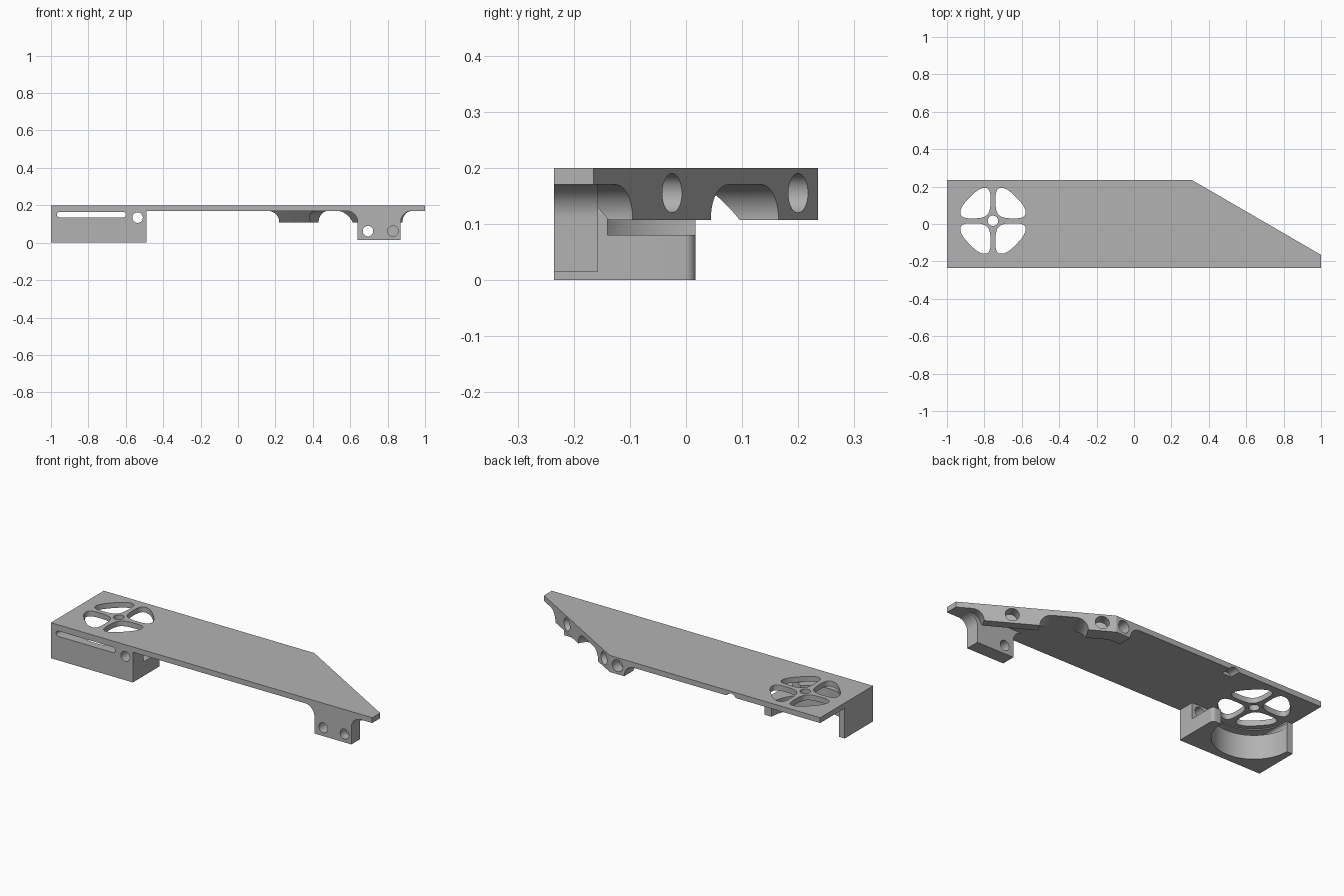
import bpy, bmesh
from math import cos, sin, radians
from mathutils import Vector

cube = bpy.data.objects.get("Cube")
if cube:
    bpy.data.objects.remove(cube, do_unlink=True)

grey = bpy.data.materials.new("plain grey")
grey.use_nodes = True
GREY = (0.45, 0.45, 0.45, 1)
grey.diffuse_color = GREY
grey.node_tree.nodes["Principled BSDF"].inputs["Base Color"].default_value = GREY

TOP, UNDER, LOW = 0.2, 0.17, 0.107
FRONT, BACK = -0.235, 0.235
X, Y, Z = Vector((1, 0, 0)), Vector((0, 1, 0)), Vector((0, 0, 1))


def arc(cx, cy, r, a0, a1, n=16):
    return [(cx + r * cos(radians(a0 + (a1 - a0) * i / n)),
             cy + r * sin(radians(a0 + (a1 - a0) * i / n))) for i in range(n + 1)]


def prism(name, pts, origin, u, v, w, depth, slope=0.0):
    """Extrude a profile along w; slope leans the far cap with height."""
    bm = bmesh.new()
    o = Vector(origin)
    near = [bm.verts.new(o + u * a + v * b) for a, b in pts]
    far = [bm.verts.new(o + u * a + v * b + w * (depth + (b - LOW) * slope)) for a, b in pts]
    bm.faces.new(near)
    bm.faces.new(far[::-1])
    for i in range(len(pts)):
        j = (i + 1) % len(pts)
        bm.faces.new((near[j], near[i], far[i], far[j]))
    if bm.calc_volume(signed=True) < 0:
        bmesh.ops.reverse_faces(bm, faces=bm.faces[:])
    bm.normal_update()
    mesh = bpy.data.meshes.new(name)
    bm.to_mesh(mesh)
    bm.free()
    mesh.materials.append(grey)
    ob = bpy.data.objects.new(name, mesh)
    bpy.context.scene.collection.objects.link(ob)
    return ob


def flared(a, b, low, ra=0.06, rb=0.06):
    """Boss profile that flares into the plate underside."""
    left = arc(a - ra, UNDER - ra, ra, 90, 0) if ra else [(a, UNDER)]
    right = arc(b + rb, UNDER - rb, rb, 180, 90) if rb else [(b, UNDER)]
    return left + [(a, low), (b, low)] + right


def rounded(pts, f=0.45, n=8):
    """Round every corner with a quadratic curve."""
    out = []
    for i, corner_point in enumerate(pts):
        p = Vector(corner_point)
        a = p.lerp(Vector(pts[i - 1]), f)
        b = p.lerp(Vector(pts[(i + 1) % len(pts)]), f)
        out += [tuple(a.lerp(p, k / n).lerp(p.lerp(b, k / n), k / n)) for k in range(n + 1)]
    return out


def cut(cutter, *targets):
    """Subtract the cutter from each target, then discard it."""
    for ob in targets:
        mod = ob.modifiers.new("cut", 'BOOLEAN')
        mod.operation = 'DIFFERENCE'
        mod.solver = 'EXACT'
        mod.object = cutter
        bpy.context.view_layer.update()
        graph = bpy.context.evaluated_depsgraph_get()
        result = bpy.data.meshes.new_from_object(ob.evaluated_get(graph))
        ob.modifiers.remove(mod)
        if len(result.polygons):
            ob.data = result
    bpy.data.objects.remove(cutter, do_unlink=True)


# Top plate with one slanted end
corner, tip = Vector((0.31, BACK, 0)), Vector((1, -0.165, 0))
plate = prism("mounting_plate",
              [(-1, FRONT), (1, FRONT), (tip.x, tip.y), (corner.x, corner.y), (-1, BACK)],
              (0, 0, UNDER), X, Y, Z, TOP - UNDER)
along = (tip - corner).normalized()
inward = Vector((along.y, -along.x, 0))

# Fan housing: block wrapped around half a bore
FX, FY, BORE = -0.754, 0.017, 0.21
profile = [(-1, FRONT), (-0.49, FRONT)] + arc(-0.51, FY - 0.02, 0.02, 0, 90, 8)
profile += arc(FX, FY, BORE, 0, -180, 48) + [(-1, FY)]
housing = prism("fan_housing", profile, (0, 0, 0), X, Y, Z, UNDER)

# Front foot, edge bosses and the round screw boss
round_half = arc(-0.445, 0.16, 0.053, 270, 315, 10) + arc(-0.35, 0.11, 0.06, 170, 90, 12)
round_profile = [(-0.89 - x, z) for x, z in reversed(round_half)] + round_half[1:]
foot = prism("front_foot", flared(0.64, 0.87, 0.015), (0, FRONT, 0), X, Z, Y, 0.078)
slant_boss = prism("slant_boss", flared(0.38, 0.658, LOW), corner, along, Z, inward, 0.05, 0.9)
corner_a = prism("corner_boss_slant", flared(0, 0.14, LOW, ra=0),
                 corner, along, Z, inward, 0.08, 0.9)
corner_b = prism("corner_boss_back", flared(0.22, corner.x, LOW, rb=0),
                 (0, BACK, 0), X, Z, -Y, 0.08, 0.9)
round_boss = prism("round_boss", round_profile, (0, BACK, 0), X, Z, -Y, 0.18, 0.9)

# Fan openings: four petals around a centre hole
petal = rounded([(0.013, 0.05), (0.013, 0.176), (0.075, 0.176),
                 (0.174, 0.075), (0.174, 0.013), (0.05, 0.013)])
for sx in (1, -1):
    for sy in (1, -1):
        cut(prism("petal", [(sx * a, sy * b) for a, b in petal],
                  (FX, FY, 0.16), X, Y, Z, 0.1), plate)
cut(prism("hub", arc(FX, FY, 0.028, 0, 345, 23), (0, 0, 0.16), X, Y, Z, 0.1), plate)

# Notch and long slot in the housing
cut(prism("notch", [(-0.66, -0.14), (-0.4, -0.14), (-0.4, 0.1), (-0.66, 0.1)],
          (0, 0, 0.08), X, Y, Z, 0.1), housing)
slot = arc(-0.615, 0.15, 0.015, -90, 90, 10) + arc(-0.953, 0.15, 0.015, 90, 270, 10)
cut(prism("slot", slot, (0, FRONT - 0.02, 0), X, Z, Y, 0.4), housing)


# Screw holes, each drilled from just outside its face
def drill(origin, u, w, s, z, r, depth, *targets):
    start = Vector(origin) - w * 0.02
    cut(prism("drill", arc(s, z, r, 0, 350, 35), start, u, Z, w, depth + 0.02), *targets)


drill(corner, along, inward, 0.07, 0.155, 0.035, 0.06, corner_a, corner_b, plate)
drill(corner, along, inward, 0.518, 0.155, 0.035, 0.06, slant_boss, plate)
drill((0, BACK, 0), X, -Y, 0.262, 0.155, 0.033, 0.06, corner_a, corner_b, plate)
drill((0, BACK, 0), X, -Y, -0.445, 0.155, 0.033, 0.06, round_boss, plate)
drill((0, FRONT, 0), X, Y, 0.695, 0.062, 0.028, 0.2, foot)
drill((0, FRONT, 0), X, Y, 0.828, 0.062, 0.028, 0.05, foot)
drill((0, FRONT, 0), X, Y, -0.537, 0.134, 0.028, 0.2, housing)

# Smooth the curved walls and keep the edges crisp
for part in (plate, housing, foot, slant_boss, corner_a, corner_b, round_boss):
    part.data.shade_smooth()
    part.data.set_sharp_from_angle(angle=radians(30))
